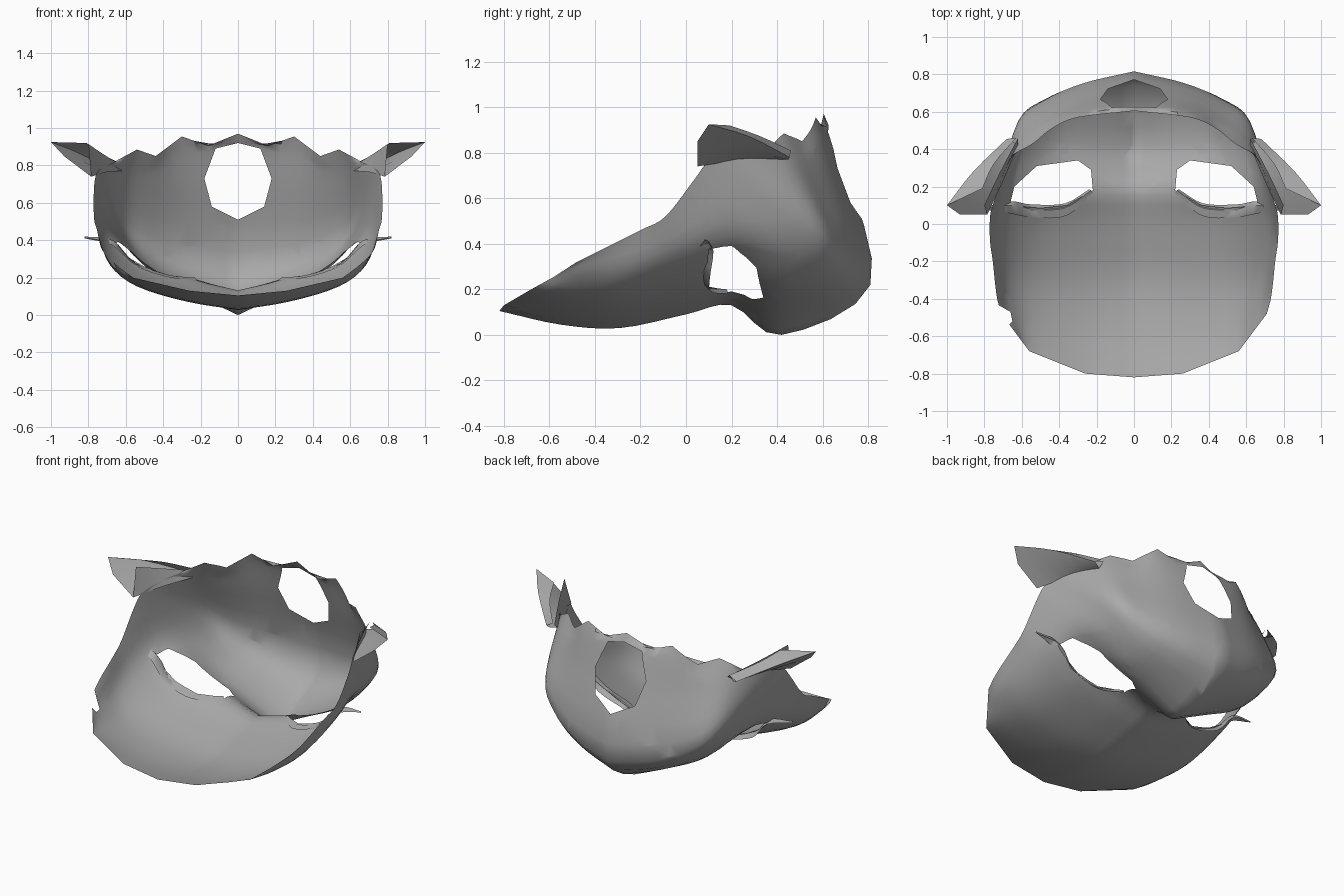
import bpy, bmesh, math
from mathutils import Vector

cube = bpy.data.objects.get("Cube")
if cube:
    bpy.data.objects.remove(cube, do_unlink=True)

grey = bpy.data.materials.new("plain_grey")
grey.use_nodes = True
tone = (0.4, 0.4, 0.4, 1)
grey.diffuse_color = tone
grey.node_tree.nodes["Principled BSDF"].inputs["Base Color"].default_value = tone


def smooth_path(points, steps):
    """Catmull-Rom curve through the points."""
    pts = [Vector(p) for p in points]
    pts = [pts[0] * 2 - pts[1]] + pts + [pts[-1] * 2 - pts[-2]]
    path = []
    for a, b, c, d in zip(pts, pts[1:], pts[2:], pts[3:]):
        for i in range(steps):
            t = i / steps
            path.append((b * 2 + (c - a) * t + (a * 2 - b * 5 + c * 4 - d) * t ** 2
                         + (b * 3 - a - c * 3 + d) * t ** 3) / 2)
    return path + [pts[-2]]


def loft(bm, lines):
    """Quads between neighbouring lines of equal length."""
    grid = [[bm.verts.new(p) for p in line] for line in lines]
    for a, b in zip(grid, grid[1:]):
        for i in range(len(a) - 1):
            bm.faces.new((a[i], b[i], b[i + 1], a[i + 1]))


def mirror(bm):
    """Copy the half across x and weld the middle."""
    copy = bmesh.ops.duplicate(bm, geom=bm.verts[:] + bm.edges[:] + bm.faces[:])["geom"]
    for v in copy:
        if isinstance(v, bmesh.types.BMVert):
            v.co.x = -v.co.x
    bmesh.ops.reverse_faces(bm, faces=[f for f in copy if isinstance(f, bmesh.types.BMFace)])
    bmesh.ops.remove_doubles(bm, verts=bm.verts[:], dist=0.0005)


def cut_opening(bm, outline, axis, keep):
    """Cut a convex outline, projected along the axis, out of the faces that pass keep."""
    pts = [Vector(p) for p in outline]
    middle = sum(pts, Vector()) / len(pts)
    inside = [f for f in bm.faces if keep(f.calc_center_median())]
    for a, b in zip(pts, pts[1:] + pts[:1]):
        normal = (b - a).cross(axis).normalized()
        if normal.dot(middle - a) < 0:
            normal = -normal
        geom = set(inside)
        for f in inside:
            geom.update(f.edges)
            geom.update(f.verts)
        cut = bmesh.ops.bisect_plane(bm, geom=list(geom), dist=1e-5, plane_co=a, plane_no=normal)
        faces = {g for g in list(geom) + cut["geom"]
                 if g.is_valid and isinstance(g, bmesh.types.BMFace)}
        inside = [f for f in faces if normal.dot(f.calc_center_median() - a) > 0]
    bmesh.ops.delete(bm, geom=inside, context='FACES')


def finish(bm, name, angle):
    mesh = bpy.data.meshes.new(name)
    bm.to_mesh(mesh)
    bm.free()
    mesh.materials.append(grey)
    obj = bpy.data.objects.new(name, mesh)
    bpy.context.collection.objects.link(obj)
    bpy.ops.object.select_all(action='DESELECT')
    obj.select_set(True)
    bpy.context.view_layer.objects.active = obj
    bpy.ops.object.shade_smooth_by_angle(angle=math.radians(angle))


# Mask shell: lines run from the brow edge, under the eyes and up the muzzle wall
centre = [(0, -.82, .105), (0, -.55, .045), (0, -.29, .03), (0, 0, .09), (0, .2, .13),
          (0, .42, 0), (0, .81, .22), (0, .695, .74), (0, .605, .97)]
inner = [(.26, -.8, .13), (.27, -.55, .08), (.26, -.29, .075), (.25, 0, .14), (.22, .2, .19),
         (.24, .43, .115), (.27, .75, .27), (.28, .64, .74), (.3, .57, .955)]
middle = [(.56, -.68, .2), (.54, -.5, .16), (.54, -.29, .16), (.52, 0, .23), (.5, .2, .3),
          (.46, .44, .23), (.48, .665, .36), (.47, .56, .71), (.44, .51, .85)]
outer = [(.635, -.58, .255), (.67, -.45, .26), (.69, -.25, .28), (.7, 0, .37), (.68, .2, .44),
         (.63, .42, .43), (.62, .55, .5), (.6, .47, .73), (.54, .43, .885)]
rim = [(.71, -.48, .32), (.735, -.38, .37), (.755, -.2, .46), (.77, -.09, .52), (.77, .035, .68),
       (.755, .1, .76), (.72, .21, .79), (.68, .31, .81), (.65, .37, .82)]
long_lines = [smooth_path(line, 4) for line in (centre, inner, middle, outer, rim)]
ribs = [smooth_path(rib, 4) for rib in zip(*long_lines)]

# Straight facets along the brow edge
corners = [Vector(line[0]) for line in (centre, inner, middle, outer, rim)]
for i in range(len(ribs[0]) - 1):
    ribs[0][i] = corners[i // 4].lerp(corners[i // 4 + 1], i % 4 / 4)

# Jagged upper edge of the muzzle wall
jags = [(0, .97), (.16, .905), (.3, .955), (.44, .85), (.54, .885), (.66, .82)]
for p in ribs[-1]:
    for (x0, z0), (x1, z1) in zip(jags, jags[1:]):
        if x0 <= p.x <= x1:
            p.z = z0 + (z1 - z0) * (p.x - x0) / (x1 - x0)

bm = bmesh.new()
loft(bm, ribs)
mirror(bm)

# Eye openings, mouth opening and the chip in the brow edge
eye = [(.3, .34), (.23, .29), (.22, .18), (.36, .1), (.5, .085), (.665, .1), (.64, .2), (.52, .31)]
for side in (1, -1):
    cut_opening(bm, [(side * x, y, 0) for x, y in eye], Vector((0, 0, 1)),
                lambda c: c.x * side > .05 and c.z < .62 and -.1 < c.y < .5)
mouth = [(0, .92), (.12, .89), (.18, .73), (.14, .58), (0, .51)]
mouth += [(-x, z) for x, z in mouth[-2:0:-1]]
cut_opening(bm, [(x, 0, z) for x, z in mouth], Vector((0, 1, 0)), lambda c: c.y > .45)
chip = [(-.66, -.47), (-.65, -.52), (-.75, -.62), (-.82, -.38)]
cut_opening(bm, [(x, y, 0) for x, y in chip], Vector((0, 0, 1)), lambda c: c.x < -.5 and c.y < -.3)
finish(bm, "mask_shell", 60)

# Lower eyelids: a raised band with a turned-down inner edge, ending in a pointed lash
bm = bmesh.new()
loft(bm, [smooth_path(line, 4) for line in (
    [(.22, .17, .19), (.36, .045, .2), (.54, .035, .26), (.68, .06, .38), (.82, .08, .415)],
    [(.23, .18, .2), (.37, .085, .215), (.55, .08, .28), (.67, .1, .4), (.82, .084, .42)],
    [(.24, .185, .18), (.37, .11, .19), (.55, .105, .25), (.66, .12, .37), (.82, .085, .41)])])
mirror(bm)
finish(bm, "eyelids", 60)

# Cupped ears, open to the front and seated on the rim
bm = bmesh.new()
loft(bm, [smooth_path(line, 3) for line in (
    [(.81, .19, .92), (.75, .32, .875), (.63, .46, .81)],
    [(1, .1, .925), (.86, .28, .87), (.68, .455, .78)],
    [(.93, .05, .85), (.79, .25, .81), (.66, .45, .77)],
    [(.785, .05, .74), (.7, .23, .765), (.62, .42, .77)],
    [(.8, .1, .915), (.72, .27, .86), (.62, .46, .8)])])
mirror(bm)
finish(bm, "ears", 40)
